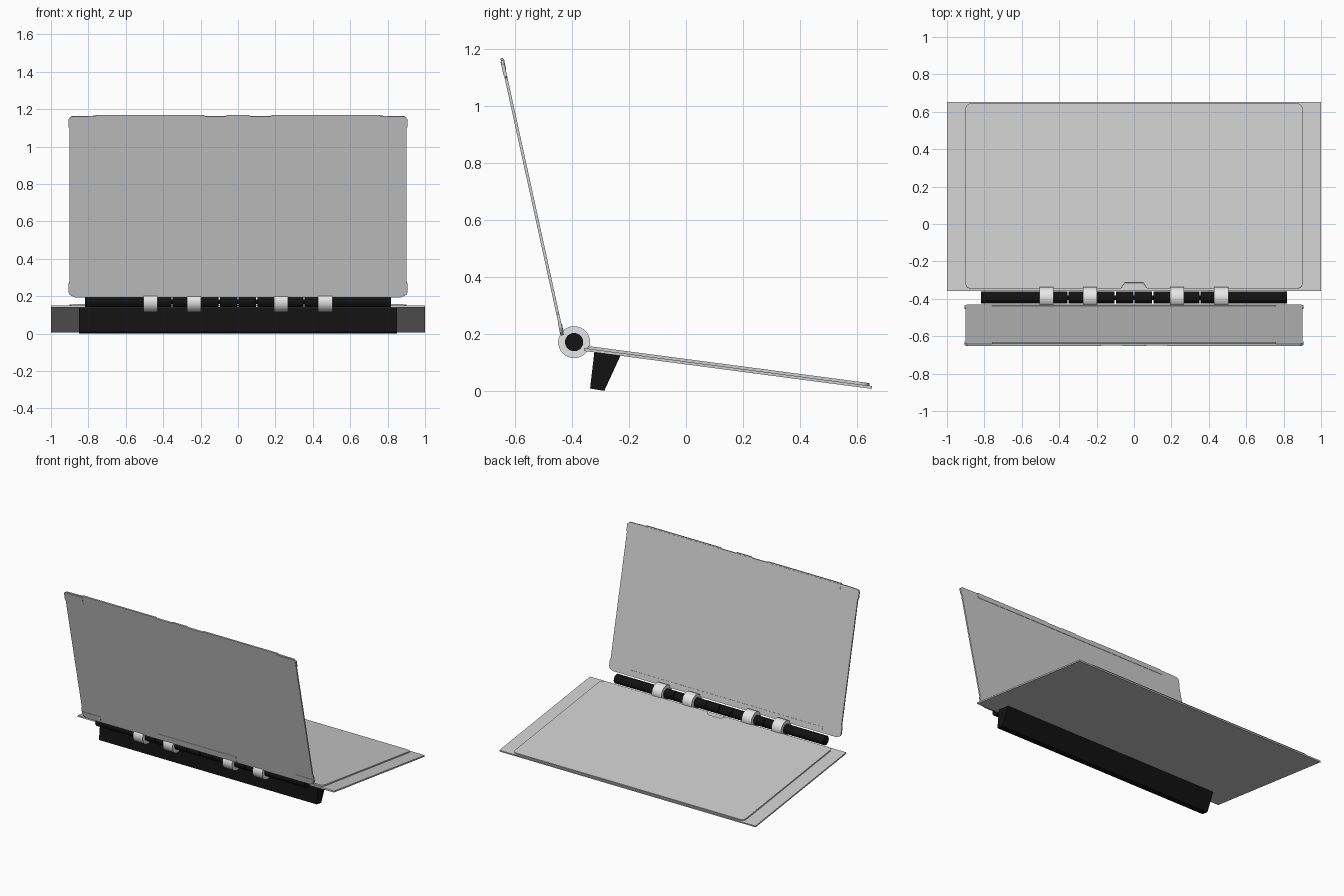
import bpy, bmesh
from math import pi, sin, cos, radians
from mathutils import Matrix

cube = bpy.data.objects.get("Cube")
if cube:
    bpy.data.objects.remove(cube, do_unlink=True)


def material(name, rgb):
    m = bpy.data.materials.new(name)
    m.use_nodes = True
    m.diffuse_color = (*rgb, 1)
    m.node_tree.nodes["Principled BSDF"].inputs["Base Color"].default_value = (*rgb, 1)
    return m


sheet_grey = material("sheet grey", (0.61, 0.61, 0.61))
ring_white = material("ring white", (0.8, 0.8, 0.8))
black = material("matte black", (0.006, 0.006, 0.006))


def finish(name, bm, mat, matrix=Matrix()):
    bmesh.ops.recalc_face_normals(bm, faces=bm.faces)
    me = bpy.data.meshes.new(name)
    bm.to_mesh(me)
    bm.free()
    me.materials.append(mat)
    ob = bpy.data.objects.new(name, me)
    ob.matrix_world = matrix
    bpy.context.collection.objects.link(ob)
    return ob


def slab(name, outline, low, high, mat, matrix=Matrix()):
    """Extrude a flat outline from low to high along local z."""
    bm = bmesh.new()
    face = bm.faces.new([bm.verts.new((x, y, low)) for x, y in outline])
    new = bmesh.ops.extrude_face_region(bm, geom=[face])["geom"]
    bmesh.ops.translate(bm, vec=(0, 0, high - low),
                        verts=[v for v in new if isinstance(v, bmesh.types.BMVert)])
    return finish(name, bm, mat, matrix)


def rect(x0, x1, y0, y1):
    return [(x0, y0), (x1, y0), (x1, y1), (x0, y1)]


def mirrored(half):
    """Complete a right-half outline, listed from bottom to top."""
    return half + [(-x, y) for x, y in reversed(half)]


def arc(cx, cy, r, start):
    return [(cx + r * cos(start + i * pi / 12), cy + r * sin(start + i * pi / 12))
            for i in range(7)]


def cylinder(name, x0, x1, radius, mat, sides=32):
    bm = bmesh.new()
    bmesh.ops.create_cone(bm, cap_ends=True, segments=sides, radius1=radius,
                          radius2=radius, depth=x1 - x0)
    place = Matrix.Translation(((x0 + x1) / 2, -0.393, 0.171)) @ Matrix.Rotation(pi / 2, 4, "Y")
    ob = finish(name, bm, mat, place)
    for p in ob.data.polygons:
        p.use_smooth = len(p.vertices) == 4
    for e in ob.data.edges:
        a, b = (ob.data.vertices[i].co.z for i in e.vertices)
        e.use_edge_sharp = abs(a - b) < 0.0001
    return ob


# Sloping base board with a rounded sheet on it, notched at the hinge
base = Matrix.Translation((0, -0.359, 0.14)) @ Matrix.Rotation(radians(-7.5), 4, "X")
slab("base_board", rect(-1, 1, 0, 1.02), 0, 0.01, sheet_grey, base)
sheet = [(0.07, 0.012), (0.05, 0.043)]
half = sheet[::-1] + arc(0.872, 0.042, 0.03, -pi / 2) + arc(0.872, 0.98, 0.03, 0)
slab("base_sheet", mirrored(half), 0.01, 0.019, sheet_grey, base)

# Upright lid with clipped corners and a shallow step pattern on the top edge
lid = Matrix.Translation((0, -0.434, 0.195)) @ Matrix.Rotation(radians(102.35), 4, "X")
half = [(0.87, 0), (0.895, 0.01), (0.905, 0.025), (0.905, 0.075), (0.9, 0.08),
        (0.9, 0.925), (0.905, 0.93), (0.905, 0.975), (0.89, 0.989), (0.76, 0.992),
        (0.76, 0.997), (0.185, 0.997), (0.175, 0.991), (0.065, 0.991), (0.055, 0.997)]
slab("lid_panel", mirrored(half), -0.005, 0.005, sheet_grey, lid)

# Raised edge pads on the front of the lid
for side, label in ((1, "left"), (-1, "right")):
    for edge, y0, y1 in (("top", 0.935, 0.985), ("bottom", 0.012, 0.046)):
        xs = sorted((0.76 * side, 0.9 * side))
        slab(f"{label}_{edge}_lid_pad", rect(*xs, y0, y1), 0.004, 0.007, sheet_grey, lid)
slab("middle_lid_pad", rect(-0.3, 0.3, 0.002, 0.046), 0.004, 0.007, sheet_grey, lid)

# Matching pads on the back
for edge, y0, y1 in (("top", 0.955, 0.99), ("bottom", 0.01, 0.04)):
    slab(f"back_{edge}_lid_pad", rect(-0.76, 0.76, y0, y1), -0.007, -0.004, sheet_grey, lid)

# Segmented hinge rod with a thin core through the gaps
stops = [-0.82, -0.352, -0.1, 0, 0.1, 0.352, 0.82]
for i, (x0, x1) in enumerate(zip(stops, stops[1:])):
    cylinder(f"hinge_rod_{i + 1}", x0 + 0.003, x1 - 0.003, 0.032, black)
cylinder("hinge_core", -0.81, 0.81, 0.012, black, 12)

# Pale rings around the rod
for i, x in enumerate((-0.468, -0.235, 0.23, 0.466)):
    cylinder(f"hinge_ring_{i + 1}", x - 0.038, x + 0.038, 0.056, ring_white)

# Tapered foot under the hinge edge, its profile extruded along x
along_x = Matrix(((0, 0, 1, 0), (1, 0, 0, 0), (0, 1, 0, 0), (0, 0, 0, 1)))
profile = [(-0.322, 0.136), (-0.23, 0.124), (-0.287, 0), (-0.337, 0.008)]
slab("rear_foot", profile, -0.85, 0.85, black, along_x)
